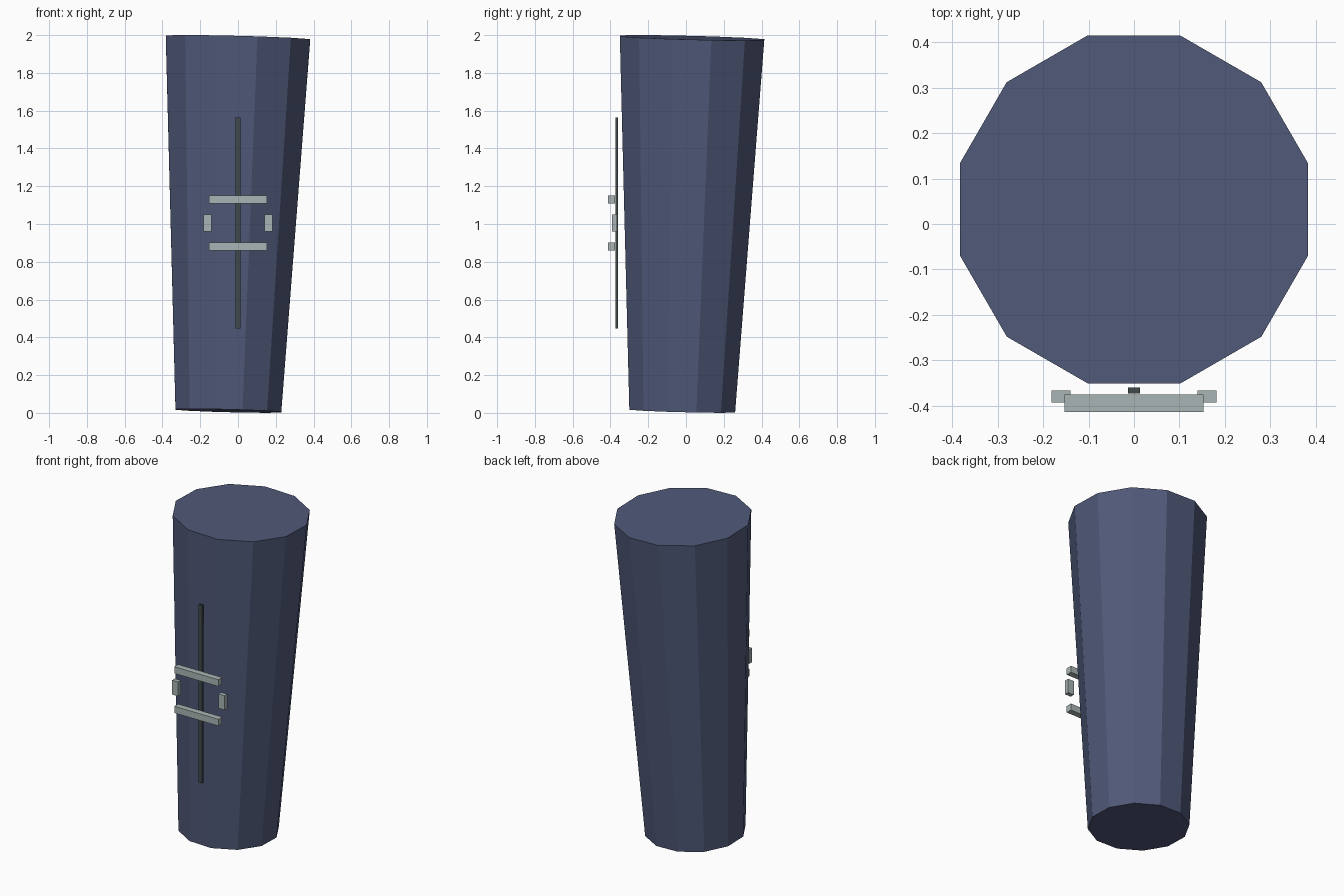
import bpy
import math
from mathutils import Matrix, Vector

if "Cube" in bpy.data.objects:
    bpy.data.objects.remove(bpy.data.objects["Cube"])


def material(name, rgb):
    m = bpy.data.materials.new(name)
    m.diffuse_color = (*rgb, 1)
    m.use_nodes = True
    m.node_tree.nodes["Principled BSDF"].inputs["Base Color"].default_value = m.diffuse_color
    return m


blue = material("slate blue", (0.08, 0.10, 0.19))
grey = material("pale grey", (0.40, 0.46, 0.46))
dark = material("dark grey", (0.055, 0.068, 0.07))


def box(name, lo, hi, mat):
    lo, hi = Vector(lo), Vector(hi)
    bpy.ops.mesh.primitive_cube_add(size=1, location=(lo + hi) / 2)
    ob = bpy.context.object
    ob.name = name
    ob.scale = hi - lo
    ob.data.materials.append(mat)


# Tapered twelve-sided body, leaning slightly back and to the right
bottom, top = Vector((-0.051, -0.02, 0.011)), Vector((0, 0.032, 1.986))
axis = top - bottom
bpy.ops.mesh.primitive_cone_add(vertices=12, radius1=0.29, radius2=0.396, depth=axis.length)
body = bpy.context.object
body.name = "body"
body.data.transform(Matrix.Rotation(math.radians(15), 4, 'Z'))
lean_x = Matrix.Rotation(math.atan2(axis.x, axis.z), 4, 'Y')
lean_y = Matrix.Rotation(-math.atan2(axis.y, axis.z), 4, 'X')
body.data.transform(lean_x @ lean_y)
body.location = (bottom + top) / 2
body.data.materials.append(blue)

# Thin upright seam strip on the front
box("seam_strip", (-0.013, -0.373, 0.447), (0.013, -0.36, 1.563), dark)

# Clasp: two horizontal bars and two side tabs
for name, z0, z1 in (("upper_bar", 1.108, 1.15), ("lower_bar", 0.86, 0.902)):
    box(name, (-0.153, -0.413, z0), (0.153, -0.375, z1), grey)
for name, x in (("left_tab", -0.161), ("right_tab", 0.161)):
    box(name, (x - 0.021, -0.393, 0.96), (x + 0.021, -0.366, 1.05), grey)
